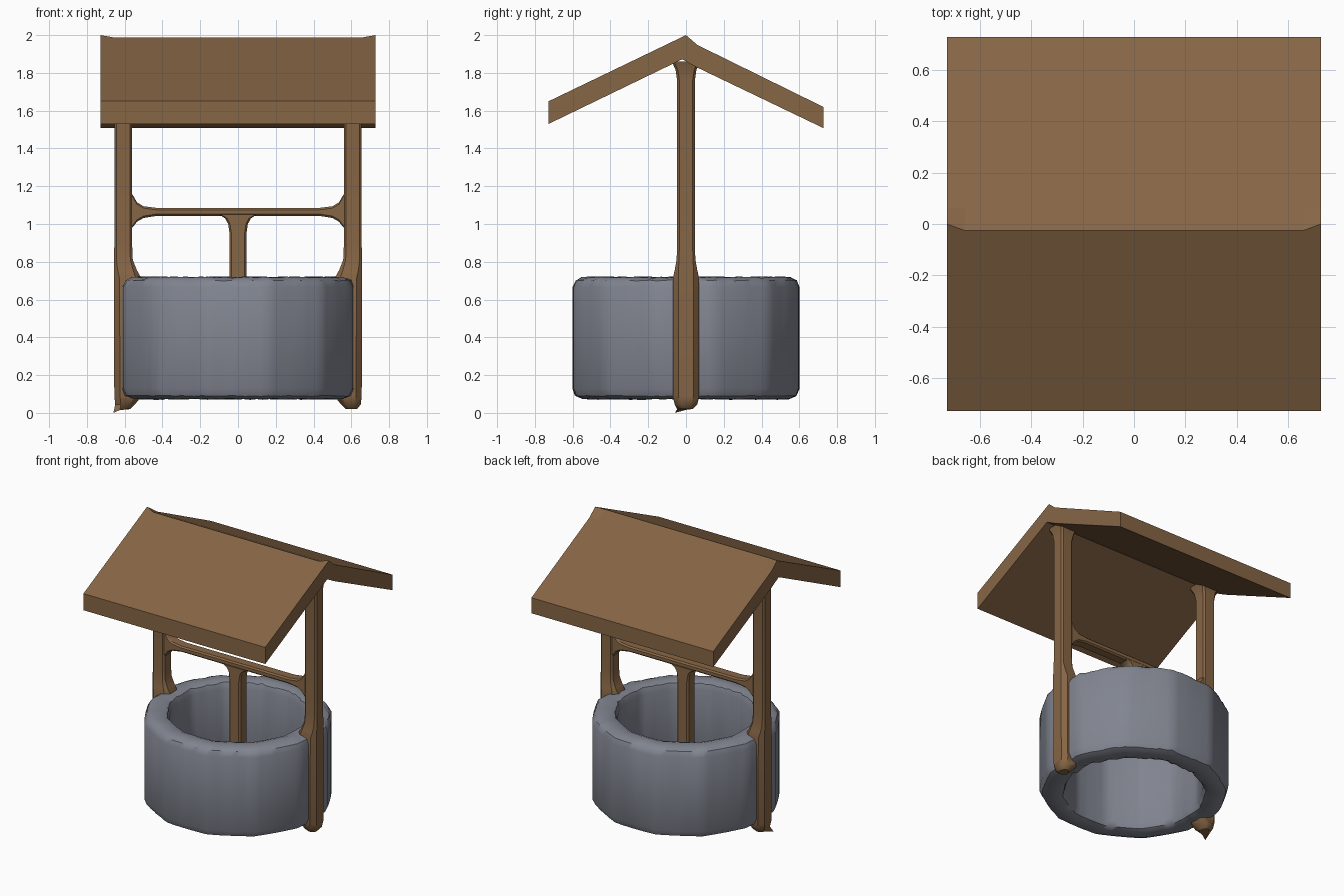
import bpy, bmesh, math, random

random.seed(4)
cube = bpy.data.objects.get("Cube")
if cube:
    bpy.data.objects.remove(cube, do_unlink=True)


def material(name, rgb):
    m = bpy.data.materials.new(name)
    m.use_nodes = True
    m.diffuse_color = (*rgb, 1)
    m.node_tree.nodes["Principled BSDF"].inputs["Base Color"].default_value = (*rgb, 1)
    return m


wood = material("brown wood", (0.24, 0.132, 0.06))
stone = material("grey stone", (0.22, 0.235, 0.28))


def loft(name, rings, mat, loop=False, smooth=None):
    """Skin a list of closed cross-sections; cap the ends unless it loops."""
    bm = bmesh.new()
    rows = [[bm.verts.new(p) for p in ring] for ring in rings]
    n = len(rows[0])
    pairs = list(zip(rows, rows[1:])) + ([(rows[-1], rows[0])] if loop else [])
    for a, b in pairs:
        for i in range(n):
            j = (i + 1) % n
            bm.faces.new((a[i], a[j], b[j], b[i]))
    if not loop:
        bm.faces.new(rows[0])
        bm.faces.new(rows[-1])
    bmesh.ops.recalc_face_normals(bm, faces=bm.faces)
    mesh = bpy.data.meshes.new(name)
    bm.to_mesh(mesh)
    bm.free()
    mesh.materials.append(mat)
    obj = bpy.data.objects.new(name, mesh)
    bpy.context.collection.objects.link(obj)
    if smooth:
        bpy.ops.object.select_all(action="DESELECT")
        obj.select_set(True)
        bpy.context.view_layer.objects.active = obj
        bpy.ops.object.shade_smooth_by_angle(angle=math.radians(smooth))
    return obj


# Stone ring: rounded wall section swept round a softened twelve-sided plan
section = [(0.44, 0.12), (0.455, 0.085), (0.49, 0.072), (0.55, 0.075), (0.585, 0.09),
           (0.602, 0.13), (0.602, 0.665), (0.585, 0.70), (0.55, 0.717), (0.49, 0.72),
           (0.455, 0.708), (0.44, 0.67)]
segments = 96
rings = []
for k in range(segments):
    a = math.tau * k / segments
    off = (a + math.pi / 12) % (math.pi / 6) - math.pi / 12
    bulge = 1 + 0.65 * (1 / math.cos(off) - 1)
    ring = []
    for r, z in section:
        worn = random.uniform(-0.005, 0.005) if r < 0.6 and (z < 0.1 or z > 0.69) else 0
        rr = r * bulge + worn
        ring.append((rr * math.cos(a) * 1.02, rr * math.sin(a), z + worn * 0.6))
    rings.append(ring)
loft("stone_ring", rings, stone, loop=True, smooth=35)


def chamfered(x0, x1, hy, z, c):
    """Rectangle with cut corners, lying flat at height z."""
    return [(x0, -hy + c, z), (x0 + c, -hy, z), (x1 - c, -hy, z), (x1, -hy + c, z),
            (x1, hy - c, z), (x1 - c, hy, z), (x0 + c, hy, z), (x0, hy - c, z)]


# Side posts: inner x, outer x, half depth, height, corner cut
stations = [(0.57, 0.63, 0.035, 0.02, 0.02), (0.545, 0.65, 0.06, 0.045, 0.03),
            (0.51, 0.655, 0.07, 0.09, 0.03), (0.51, 0.657, 0.07, 0.71, 0.03),
            (0.535, 0.657, 0.06, 0.755, 0.02), (0.557, 0.657, 0.05, 0.81, 0.013),
            (0.56, 0.655, 0.047, 0.88, 0.012), (0.56, 0.655, 0.047, 1.76, 0.012),
            (0.55, 0.66, 0.055, 1.815, 0.012), (0.53, 0.675, 0.075, 1.86, 0.012)]
for side, label in ((1, "left"), (-1, "right")):
    rings = [[(side * x, y, z) for x, y, z in chamfered(*s)] for s in stations]
    if side < 0:
        # Splintered toe on one foot
        rings[0][3] = (-0.66, -0.06, 0.0)
        rings[0][2] = (-0.625, -0.045, 0.015)
    loft(label + "_post", rings, wood, smooth=35)

# Crossbar: flares vertically into each post
half = [(0, 1.043, 1.085), (0.43, 1.043, 1.085), (0.50, 1.032, 1.094),
        (0.535, 1.012, 1.115), (0.555, 0.985, 1.15), (0.59, 0.95, 1.19)]
bar = [(-x, lo, hi) for x, lo, hi in half[:0:-1]] + half
rings = []
for x, lo, hi in bar:
    hy, c = 0.04, 0.01
    rings.append([(x, -hy, lo + c), (x, -hy, hi - c), (x, c - hy, hi), (x, hy - c, hi),
                  (x, hy, hi - c), (x, hy, lo + c), (x, hy - c, lo), (x, c - hy, lo)])
loft("crossbar", rings, wood, smooth=35)

# Hanging centre post: flares into the crossbar
stations = [(0.045, 0.38), (0.045, 0.95), (0.052, 1.0), (0.068, 1.03), (0.10, 1.05)]
loft("centre_post", [chamfered(-w, w, 0.042, z, 0.01) for w, z in stations], wood, smooth=35)

# Gabled roof: one profile, with the ridge lifted to a point at both gable ends
rings = []
for x in (-0.727, -0.66, 0.66, 0.727):
    ridge = (0.0, 2.0) if abs(x) > 0.7 else (-0.025, 1.988)
    profile = [(-0.727, 1.53), (-0.727, 1.65), ridge, (0.06, 1.948),
               (0.727, 1.62), (0.727, 1.508), (0.06, 1.828), (-0.02, 1.872)]
    rings.append([(x, y, z) for y, z in profile])
loft("roof", rings, wood)
